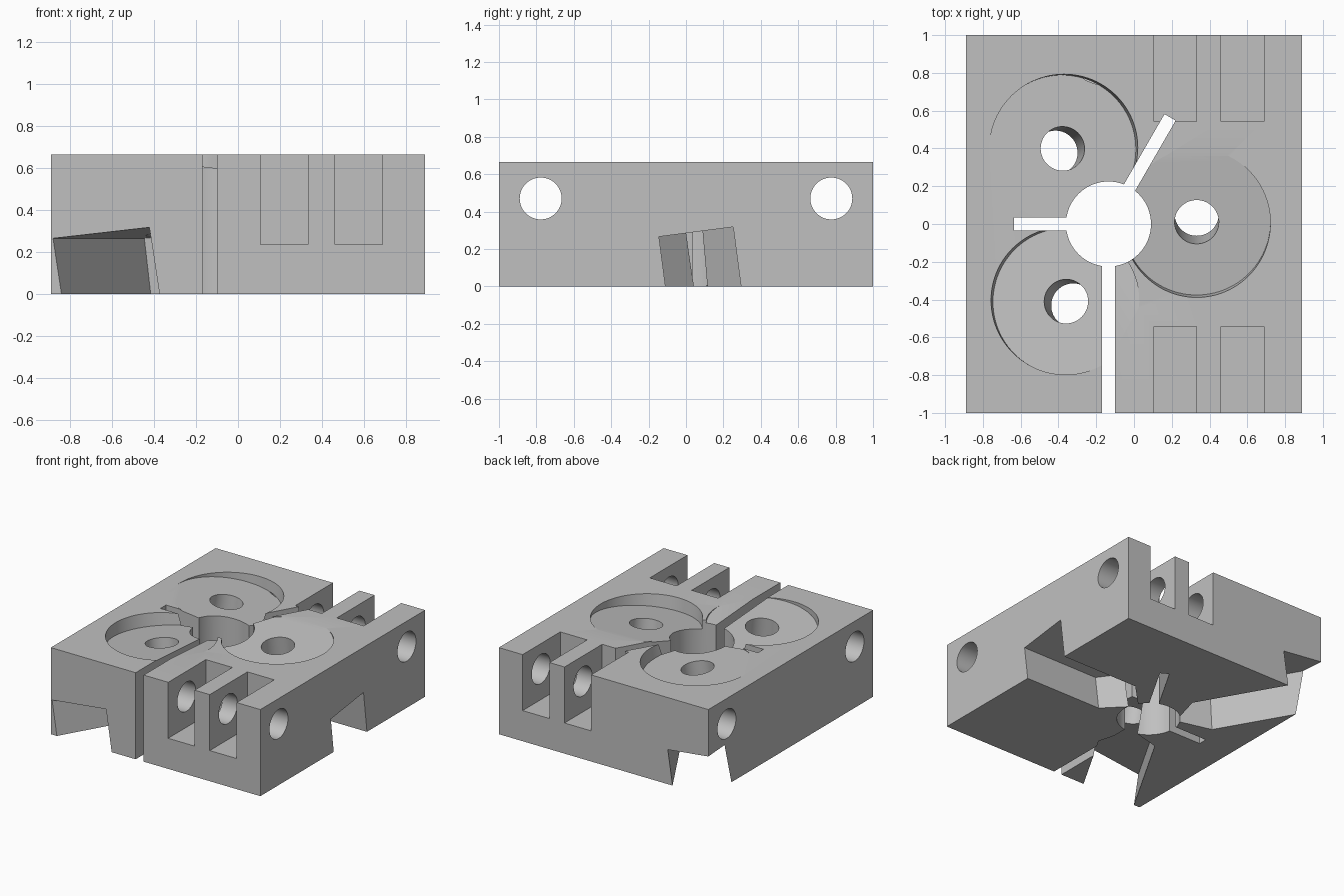
import bpy
import bmesh
from math import cos, sin, pi, radians
from mathutils import Matrix, Vector

old = bpy.data.objects.get("Cube")
if old:
    bpy.data.objects.remove(old, do_unlink=True)

W, D, H = 1.78, 2.0, 0.665
HUB = Vector((-0.135, 0, 0))
TILT = radians(7.5)

grey = bpy.data.materials.new("machined_grey")
grey.use_nodes = True
grey.diffuse_color = (0.53, 0.53, 0.53, 1)
grey.node_tree.nodes["Principled BSDF"].inputs["Base Color"].default_value = grey.diffuse_color


def prism(name, outline, z0, z1, matrix=Matrix()):
    """Extrude an anticlockwise outline from z0 to z1 and place it."""
    bm = bmesh.new()
    face = bm.faces.new([bm.verts.new((x, y, z0)) for x, y in outline])
    out = bmesh.ops.extrude_face_region(bm, geom=[face])
    top = [g for g in out["geom"] if isinstance(g, bmesh.types.BMVert)]
    bmesh.ops.translate(bm, vec=(0, 0, z1 - z0), verts=top)
    bmesh.ops.recalc_face_normals(bm, faces=bm.faces)
    bm.transform(matrix)
    mesh = bpy.data.meshes.new(name)
    bm.to_mesh(mesh)
    bm.free()
    mesh.materials.append(grey)
    obj = bpy.data.objects.new(name, mesh)
    bpy.context.collection.objects.link(obj)
    return obj


def rect(x0, x1, y0, y1):
    return [(x0, y0), (x1, y0), (x1, y1), (x0, y1)]


def circle(r, n=64):
    return [(r * cos(2 * pi * i / n), r * sin(2 * pi * i / n)) for i in range(n)]


block = prism("clamp_block", rect(-W / 2, W / 2, -D / 2, D / 2), 0, H)
cutters = []


def cut(*args):
    cutters.append(prism(*args))


# Central bore and its three relief slits
hub = Matrix.Translation(HUB)
cut("bore_cutter", circle(0.225), -0.2, 1, hub)
for angle, length in ((60, 0.652), (180, 0.5), (270, 1.2)):
    turn = hub @ Matrix.Rotation(radians(angle), 4, "Z")
    cut("slit_cutter", rect(0.05, length, -0.034, 0.034), -0.3, 1.1, turn)

# Three tilted stations: round pocket, through hole and pointed channel below
channel = [(-0.295, 0), (-0.097, -0.2), (1.5, -0.2), (1.5, 0.2), (-0.097, 0.2)]
for angle in (0, 120, 240):
    place = (hub @ Matrix.Rotation(radians(angle), 4, "Z")
             @ Matrix.Translation((0.467, 0, 0.7)) @ Matrix.Rotation(TILT, 4, "X"))
    cut("pocket_cutter", circle(0.39, 96), -0.082, 0.3, place)
    cut("hole_cutter", circle(0.117), -0.6, 0.2, place)
    cut("channel_cutter", channel, -1.1, -0.412, place)

# Hinge slots and cross holes at both ends
for side in (-1, 1):
    for x0, x1 in ((0.107, 0.332), (0.46, 0.688)):
        y0, y1 = sorted((side * 0.543, side * 1.2))
        cut("hinge_slot_cutter", rect(x0, x1, y0, y1), 0.235, 1)
    along_x = Matrix.Translation((0, side * 0.777, 0.47)) @ Matrix.Rotation(pi / 2, 4, "Y")
    cut("cross_hole_cutter", circle(0.112), -1.2, 1.2, along_x)

# Carve the block
for cutter in cutters:
    cutter.hide_render = True
    mod = block.modifiers.new(cutter.name, "BOOLEAN")
    mod.operation = "DIFFERENCE"
    mod.solver = "EXACT"
    mod.object = cutter
graph = bpy.context.evaluated_depsgraph_get()
carved = bpy.data.meshes.new_from_object(block.evaluated_get(graph))
block.modifiers.clear()
block.data = carved
for cutter in cutters:
    bpy.data.objects.remove(cutter, do_unlink=True)

# One material, smooth bores with sharp rims
carved.materials.clear()
carved.materials.append(grey)
for poly in carved.polygons:
    poly.material_index = 0
bpy.ops.object.select_all(action="DESELECT")
block.select_set(True)
bpy.context.view_layer.objects.active = block
bpy.ops.object.shade_smooth_by_angle(angle=radians(20))
